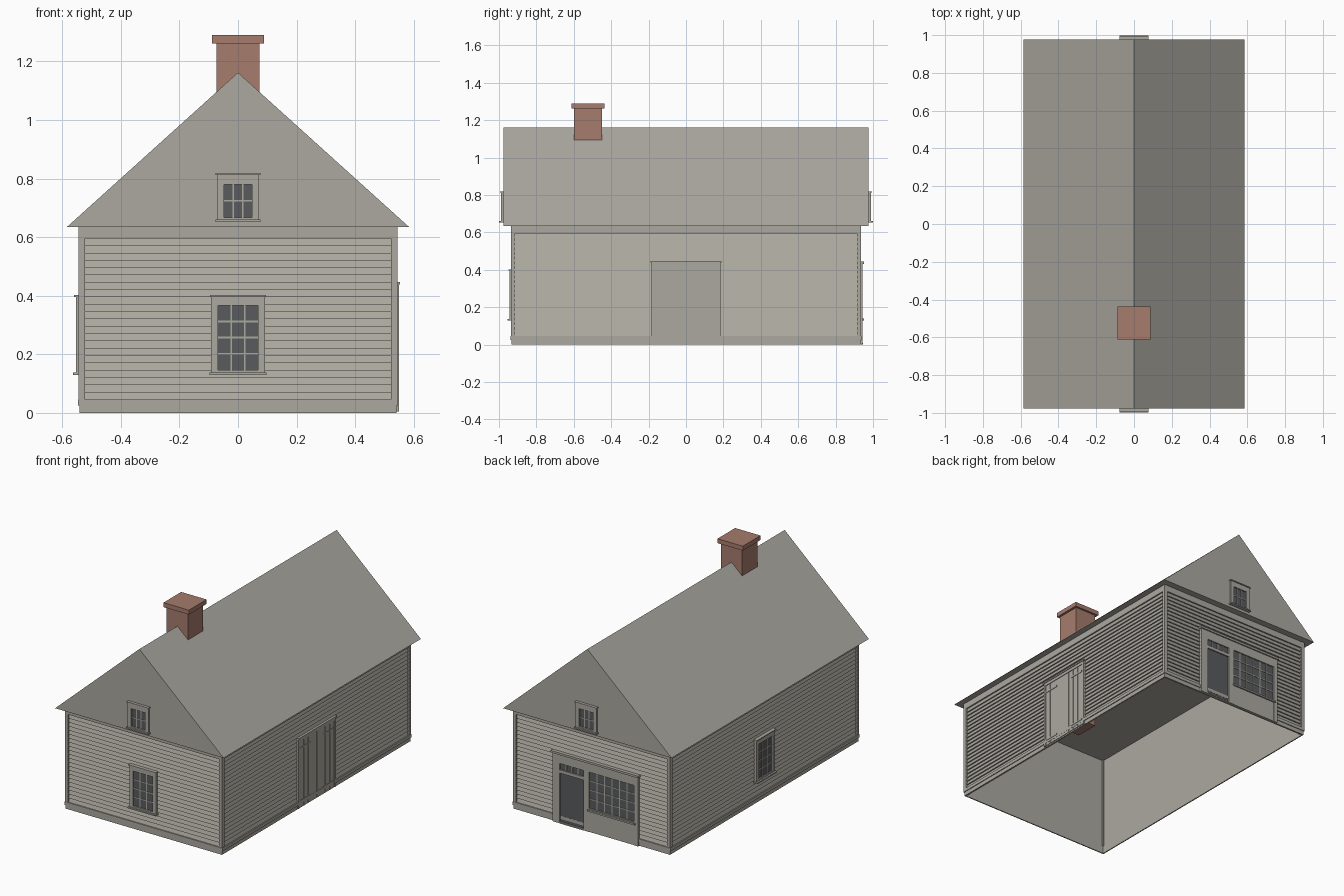
import bpy, bmesh
from math import radians
from mathutils import Matrix, Vector

if "Cube" in bpy.data.objects:
    bpy.data.objects.remove(bpy.data.objects["Cube"])


def material(name, rgb):
    m = bpy.data.materials.new(name)
    m.use_nodes = True
    m.diffuse_color = (*rgb, 1)
    m.node_tree.nodes["Principled BSDF"].inputs["Base Color"].default_value = (*rgb, 1)
    return m


GREY = material("weathered_grey", (0.41, 0.395, 0.35))
GLASS = material("dark_glass", (0.1, 0.104, 0.108))
BRICK = material("brick_red", (0.38, 0.2, 0.15))

# Wall directions: each wall is built facing the front, then turned
FRONT, RIGHT, BACK, LEFT = 0, 90, 180, 270
END, SIDE = 0.93, 0.54          # outer distance of end and side walls
HALF = {FRONT: SIDE, BACK: SIDE, RIGHT: END, LEFT: END}
DIST = {FRONT: END, BACK: END, RIGHT: SIDE, LEFT: SIDE}
EAVE, RIDGE, SILL = 0.635, 1.162, 0.045


def finish(name, bm, mat, turn=0):
    bmesh.ops.recalc_face_normals(bm, faces=bm.faces)
    bm.transform(Matrix.Rotation(radians(turn), 4, "Z"))
    mesh = bpy.data.meshes.new(name)
    bm.to_mesh(mesh)
    bm.free()
    mesh.materials.append(mat)
    obj = bpy.data.objects.new(name, mesh)
    bpy.context.collection.objects.link(obj)
    return obj


def add_box(bm, x0, x1, y0, y1, z0, z1):
    size = Vector((x1 - x0, y1 - y0, z1 - z0))
    mid = Vector((x0 + x1, y0 + y1, z0 + z1)) / 2
    bmesh.ops.create_cube(bm, size=1, matrix=Matrix.Translation(mid) @ Matrix.Diagonal((*size, 1)))


def boards(name, mat, turn, base, rects):
    """Boards on a wall: (left, right, bottom, top, projection) seen from outside."""
    bm = bmesh.new()
    for u0, u1, z0, z1, out in rects:
        add_box(bm, u0, u1, -base - out, -base + 0.005, z0, z1)
    return finish(name, bm, mat, turn)


def glazing(name, turn, base, u0, u1, z0, z1, cols, rows, bar=0.006):
    """Dark pane plate with a grid of glazing bars."""
    boards(name + "_glass", GLASS, turn, base, [(u0, u1, z0, z1, 0.004)])
    bars = []
    for i in range(1, cols):
        u = u0 + (u1 - u0) * i / cols
        bars.append((u - bar / 2, u + bar / 2, z0, z1, 0.007))
    for i in range(1, rows):
        z = z0 + (z1 - z0) * i / rows
        bars.append((u0, u1, z - bar / 2, z + bar / 2, 0.0065))
    boards(name + "_bars", GREY, turn, base, bars)


def window(name, turn, base, half, z0, z1, pane_half, p0, p1, rows):
    glazing(name, turn, base, -pane_half, pane_half, p0, p1, 3, rows)
    boards(name + "_casing", GREY, turn, base, [
        (-half, -pane_half, z0, z1, 0.012), (pane_half, half, z0, z1, 0.012),
        (-pane_half, pane_half, p1, z1, 0.012), (-pane_half, pane_half, z0, p0, 0.012),
        (-half - 0.005, half + 0.005, z0, z0 + 0.008, 0.022),
        (-half - 0.004, half + 0.004, z1 - 0.006, z1, 0.018)])


# Wall shell, open below
bm = bmesh.new()
add_box(bm, -0.53, 0.53, -0.92, 0.92, 0, EAVE - 0.001)
bmesh.ops.delete(bm, geom=[f for f in bm.faces if abs(f.normal.z) > 0.5], context="FACES")
finish("wall_shell", bm, GREY)

# Lapped clapboards with sill and frieze boards on each wall
ROWS = 22
for label, turn in (("front", FRONT), ("right", RIGHT), ("back", BACK), ("left", LEFT)):
    half, dist = HALF[turn], DIST[turn]
    bm = bmesh.new()
    pitch = (EAVE - 0.04 - SILL) / ROWS
    rails = []
    for i in range(ROWS):
        z = SILL + i * pitch
        for d, h in ((dist, z), (dist - 0.008, z + pitch)):
            rails.append([bm.verts.new((s * (half - 0.012), -d, h)) for s in (-1, 1)])
    for (a, b), (c, d) in zip(rails, rails[1:]):
        bm.faces.new((a, b, d, c))
    finish(label + "_clapboards", bm, GREY, turn)
    boards(label + "_sill_and_frieze", GREY, turn, dist, [
        (-half - 0.002, half + 0.002, 0, 0.025, 0.002),
        (-half - 0.007, half + 0.007, 0.025, SILL, 0.007),
        (-half, half, EAVE - 0.04, EAVE, 0.004)])

# Corner boards
bm = bmesh.new()
for sx in (-1, 1):
    for sy in (-1, 1):
        xs = sorted((sx * 0.523, sx * 0.545))
        ys = sorted((sy * 0.913, sy * 0.935))
        add_box(bm, *xs, *ys, SILL, EAVE)
finish("corner_boards", bm, GREY)

# Gabled roof as a closed prism
bm = bmesh.new()
ends = [[bm.verts.new((x, y, z)) for x, z in ((-0.584, EAVE), (0.584, EAVE), (0, RIDGE))]
        for y in (-0.977, 0.977)]
for e in ends:
    bm.faces.new(e)
for i in range(3):
    j = (i + 1) % 3
    bm.faces.new((ends[0][i], ends[0][j], ends[1][j], ends[1][i]))
finish("roof", bm, GREY)

# Chimney with cap
bm = bmesh.new()
add_box(bm, -0.074, 0.074, -0.6, -0.45, 0.5, 1.262)
add_box(bm, -0.088, 0.088, -0.612, -0.437, 1.262, 1.29)
finish("chimney", bm, BRICK)

# Gable and ground floor windows
for label, turn in (("front", FRONT), ("back", BACK)):
    window(label + "_gable_window", turn, 0.977, 0.072, 0.652, 0.819, 0.048, 0.668, 0.78, 2)
window("front_window", FRONT, END + 0.002, 0.092, 0.13, 0.402, 0.068, 0.147, 0.367, 4)
window("left_window", LEFT, SIDE + 0.002, 0.092, 0.13, 0.402, 0.068, 0.147, 0.367, 4)

# Plank double door in the right wall
planks, straps = [], []
N, W = 8, 0.34
for i in range(N):
    u = -W / 2 + i * W / N
    planks.append((u + 0.0015, u + W / N - 0.0015, 0.008, 0.42, 0.006))
for s in (-1, 1):
    for z in (0.37, 0.04):
        u0, u1 = sorted((s * 0.168, s * 0.065))
        straps.append((u0, u1, z, z + 0.01, 0.009))
boards("door_backing", GREY, RIGHT, SIDE, [(-0.17, 0.17, 0.005, 0.42, 0.002)])
boards("door_planks", GREY, RIGHT, SIDE, planks)
boards("door_straps", GREY, RIGHT, SIDE, straps)
boards("door_frame", GREY, RIGHT, SIDE, [
    (-0.184, -0.17, 0.005, 0.445, 0.01), (0.17, 0.184, 0.005, 0.445, 0.01),
    (-0.17, 0.17, 0.42, 0.445, 0.01), (-0.189, 0.189, 0.438, 0.447, 0.014)])

# Back shopfront: door with transom lights and a wide window
B = END + 0.002
boards("shop_door", GLASS, BACK, B, [(-0.215, -0.05, 0.008, 0.315, 0.004)])
glazing("shop_transom", BACK, B, -0.215, -0.05, 0.335, 0.375, 4, 1)
glazing("shop_window", BACK, B, -0.012, 0.3, 0.147, 0.375, 6, 4)
boards("shop_surround", GREY, BACK, B, [
    (-0.265, -0.215, 0, 0.44, 0.012), (-0.05, -0.012, 0, 0.375, 0.012),
    (0.3, 0.328, 0, 0.44, 0.012), (-0.215, 0.3, 0.375, 0.44, 0.012),
    (-0.215, -0.05, 0.315, 0.335, 0.012), (-0.012, 0.3, 0, 0.147, 0.01),
    (-0.215, -0.05, 0, 0.008, 0.014), (-0.02, 0.31, 0.13, 0.14, 0.02),
    (-0.272, 0.335, 0.432, 0.445, 0.02)])
